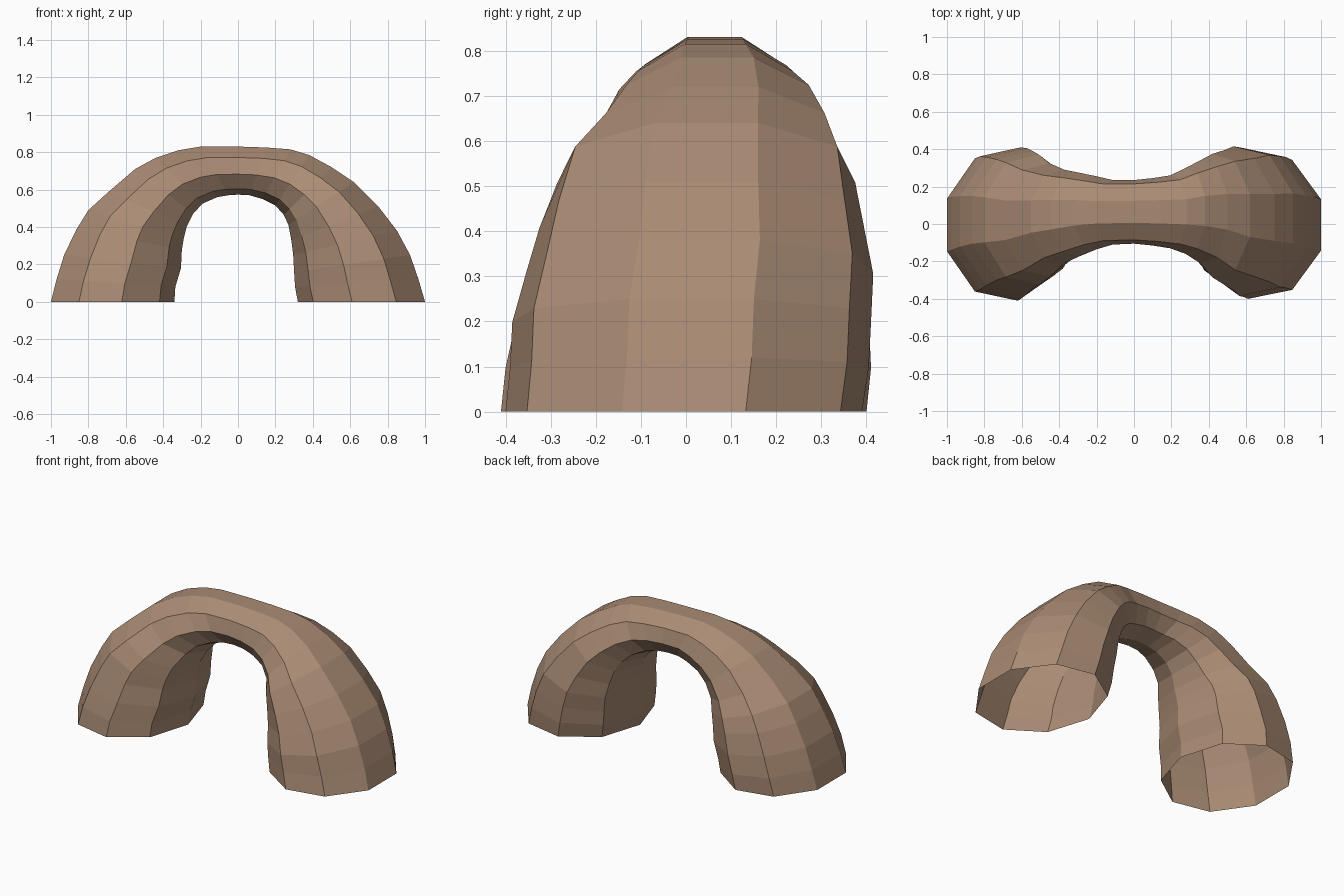
import bpy, bmesh, math

if "Cube" in bpy.data.objects:
    bpy.data.objects.remove(bpy.data.objects["Cube"])

# Stations along the arch: outer x,z / inner x,z / front y / back y
STATIONS = [
    (-1, 0, -.34, 0, -.41, .40), (-.97, .12, -.335, .08, -.40, .41),
    (-.93, .25, -.305, .18, -.375, .405), (-.865, .385, -.30, .28, -.345, .39),
    (-.80, .49, -.29, .34, -.325, .37), (-.69, .59, -.275, .40, -.285, .325),
    (-.55, .71, -.24, .47, -.21, .29), (-.44, .77, -.19, .525, -.175, .275),
    (-.32, .81, -.11, .56, -.135, .255), (-.20, .83, -.05, .57, -.11, .235),
    (0, .83, 0, .573, -.105, .235), (.15, .825, .06, .57, -.115, .245),
    (.28, .815, .13, .55, -.13, .26), (.38, .785, .20, .515, -.16, .30),
    (.50, .72, .245, .465, -.21, .34), (.62, .64, .27, .41, -.285, .375),
    (.75, .51, .285, .33, -.325, .395), (.85, .38, .295, .25, -.355, .415),
    (.92, .25, .30, .16, -.385, .41), (.965, .12, .305, .08, -.39, .405),
    (1, 0, .32, 0, -.40, .39),
]
SIDES = 9

mat = bpy.data.materials.new("brown rock")
mat.diffuse_color = (.40, .26, .175, 1)
mat.use_nodes = True
mat.node_tree.nodes["Principled BSDF"].inputs["Base Color"].default_value = mat.diffuse_color

# Nine-sided stone tube, open at both feet
bm = bmesh.new()
rings = []
far = math.cos(math.radians(160))
wide = math.sin(math.radians(80))
for ox, oz, ix, iz, y0, y1 in STATIONS:
    ring = []
    for k in range(SIDES):
        a = math.tau * k / SIDES
        t = (math.cos(a) - far) / (1 - far)      # 0 outer, 1 inner
        y = (y0 + y1) / 2 + (y1 - y0) / 2 * math.sin(a) / wide
        ring.append(bm.verts.new((ox + (ix - ox) * t, y, oz + (iz - oz) * t)))
    rings.append(ring)
for a, b in zip(rings, rings[1:]):
    for k in range(SIDES):
        n = (k + 1) % SIDES
        bm.faces.new((a[k], a[n], b[n], b[k]))
bmesh.ops.recalc_face_normals(bm, faces=bm.faces[:])
# Make sure the outside faces outwards
top = max(bm.faces, key=lambda f: f.calc_center_median().z)
if top.normal.z < 0:
    bmesh.ops.reverse_faces(bm, faces=bm.faces[:])

mesh = bpy.data.meshes.new("rock_arch")
bm.to_mesh(mesh)
bm.free()
mesh.materials.append(mat)
arch = bpy.data.objects.new("rock_arch", mesh)
bpy.context.collection.objects.link(arch)
